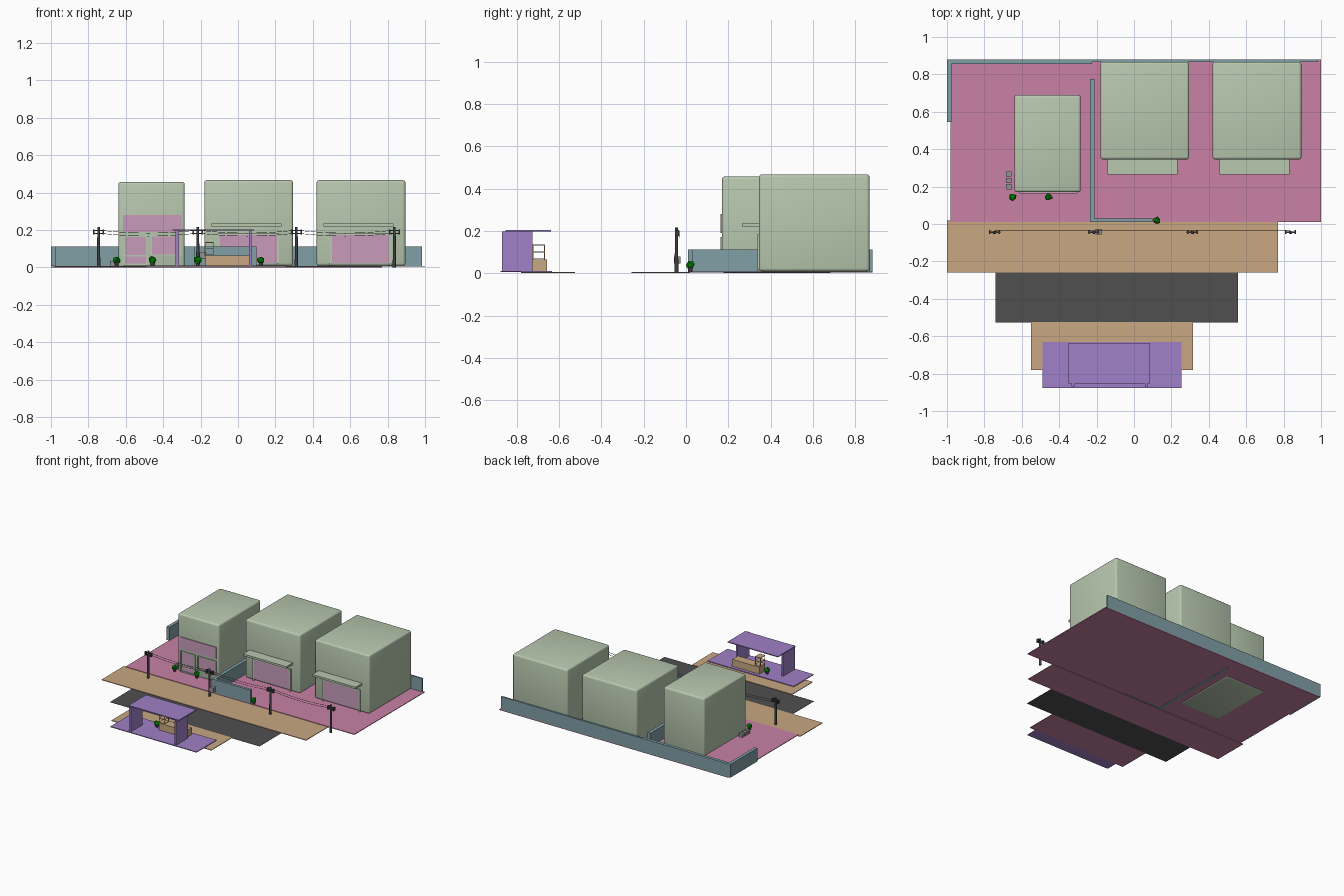
import bpy, bmesh, math, random
from mathutils import Vector

if "Cube" in bpy.data.objects:
    bpy.data.objects.remove(bpy.data.objects["Cube"])

random.seed(4)


def mat(name, *rgb):
    m = bpy.data.materials.new(name)
    m.diffuse_color = (*rgb, 1)
    m.use_nodes = True
    m.node_tree.nodes["Principled BSDF"].inputs["Base Color"].default_value = m.diffuse_color
    return m


PINK = mat("pink", .58, .22, .38)
PANEL = mat("pale_pink", .58, .33, .49)
TAN = mat("tan", .58, .39, .22)
PURPLE = mat("purple", .35, .22, .58)
SAGE = mat("sage", .48, .58, .43)
TEAL = mat("teal", .22, .35, .39)
ASPHALT = mat("asphalt", .08, .08, .08)
DARK = mat("dark_grey", .05, .05, .055)
GREY = mat("grey", .3, .3, .3)
LEAF = mat("leaf", 0, .21, 0)


def finish(name, bm, material, smooth=False):
    me = bpy.data.meshes.new(name)
    bm.to_mesh(me)
    bm.free()
    me.materials.append(material)
    if smooth:
        me.shade_smooth()
    ob = bpy.data.objects.new(name, me)
    bpy.context.collection.objects.link(ob)
    return ob


def add_box(bm, x0, x1, y0, y1, z0, z1):
    geo = bmesh.ops.create_cube(bm, size=1)["verts"]
    for v in geo:
        v.co = Vector(((x0 + x1) / 2 + v.co.x * (x1 - x0),
                       (y0 + y1) / 2 + v.co.y * (y1 - y0),
                       (z0 + z1) / 2 + v.co.z * (z1 - z0)))


def boxes(name, material, *bounds, bevel=0):
    bm = bmesh.new()
    for b in bounds:
        add_box(bm, *b)
    if bevel:
        bmesh.ops.bevel(bm, geom=bm.edges[:], offset=bevel, segments=3,
                        profile=.5, affect='EDGES')
    return finish(name, bm, material, bool(bevel))


def frame(x0, x1, y0, y1, z0, z1, t):
    """Four bars round an upright opening."""
    return [(x0, x0 + t, y0, y1, z0, z1), (x1 - t, x1, y0, y1, z0, z1),
            (x0 + t, x1 - t, y0, y1, z1 - t, z1), (x0 + t, x1 - t, y0, y1, z0, z0 + t)]


# Ground, pavements and road
boxes("lot_ground", PINK, (-.98, 1, .01, .88, .004, .009))
for name, x0, x1, y0, y1 in (("near_pavement", -1, .77, -.258, .018),
                             ("far_pavement", -.55, .315, -.78, -.525)):
    boxes(name + "_base", PINK, (x0, x1, y0, y1, 0, .003))
    boxes(name + "_top", TAN, (x0, x1, y0, y1, .003, .005))
boxes("road", ASPHALT, (-.74, .555, -.527, -.258, 0, .001))

# Boundary walls
boxes("back_left_wall", TEAL, (-1, -.225, .856, .88, .009, .113))
boxes("left_wall", TEAL, (-1, -.975, .545, .856, .009, .113))
boxes("back_right_wall", TEAL, (-.225, .985, .867, .88, .009, .113))
boxes("dividing_wall", TEAL, (-.236, -.21, .01, .775, .003, .113),
      (-.21, .1, .01, .03, .003, .113))

# Corner building: body, sign, door and window
boxes("corner_building", SAGE, (-.64, -.285, .17, .69, 0, .457), bevel=.014)
boxes("corner_sign", PANEL, (-.615, -.303, .163, .171, .19, .28))
boxes("corner_door", PANEL, (-.605, -.493, .166, .171, .02, .165))
boxes("corner_window", PANEL, (-.46, -.31, .166, .171, .07, .165))
boxes("corner_frames", SAGE, *frame(-.615, -.485, .162, .171, .01, .172, .008),
      *frame(-.467, -.303, .162, .171, .063, .172, .007),
      (-.605, -.493, .163, .171, .06, .067))

# Two matching shops
for side, x in (("middle", .0575), ("right", .6575)):
    boxes(side + "_shop", SAGE, (x - .2375, x + .2375, .345, .867, .009, .467), bevel=.014)
    boxes(side + "_awning", SAGE, (x - .2, x + .175, .265, .348, .22, .235))
    boxes(side + "_shutter", PANEL, (x - .155, x + .15, .34, .346, .025, .175))
    boxes(side + "_shutter_frame", SAGE, (x - .168, x + .163, .335, .346, .175, .183),
          (x - .168, x - .155, .337, .346, .01, .175),
          (x + .15, x + .163, .337, .346, .01, .175))

# Crates beside the corner building
boxes("crates", GREY, *[b for i in range(3) for b in
      ((-.685, -.655, .185 + i * .034, .213 + i * .034, .009, .035),)])

# Roadside shelter with counter and shelf
boxes("shelter_floor", PURPLE, (-.49, .255, -.877, -.632, .005, .011))
boxes("shelter_roof", PURPLE, (-.35, .085, -.853, -.637, .197, .204))
boxes("shelter_sides", PURPLE, (-.333, -.318, -.87, -.725, .011, .197),
      (.06, .073, -.87, -.725, .011, .197))
boxes("counter", TAN, (-.175, .06, -.728, -.657, .011, .065))
sx, sy = (-.178, -.13), (-.725, -.667)
boxes("counter_shelf", TAN,
      *[(sx[0], sx[1], sy[0], sy[1], z, z + .004) for z in (.066, .098, .131)],
      *[(x, x + .004, y, y + .004, .065, .131)
        for x in (sx[0], sx[1] - .004) for y in (sy[0], sy[1] - .004)])


# Potted plants
def plant(name, x, y, z=.009):
    bm = bmesh.new()
    bmesh.ops.create_cone(bm, cap_ends=True, segments=12, radius1=.009, radius2=.013, depth=.02)
    bmesh.ops.translate(bm, verts=bm.verts, vec=(x, y, z + .01))
    finish(name + "_pot", bm, DARK)
    bm = bmesh.new()
    bmesh.ops.create_icosphere(bm, subdivisions=2, radius=.019)
    for v in bm.verts:
        v.co *= random.uniform(.8, 1.2)
        v.co += Vector((x, y, z + .03))
    finish(name + "_leaves", bm, LEAF)


for name, x, y in (("left_plant", -.65, .145), ("door_plant", -.457, .145),
                   ("wall_plant", .123, .02), ("shelter_plant", -.215, -.695)):
    plant(name, x, y)

# Utility poles with crossarms and insulators
POLES = [-.745, -.215, .312, .836]
PY = -.045
for i, px in enumerate(POLES):
    bm = bmesh.new()
    bmesh.ops.create_cone(bm, cap_ends=True, segments=12, radius1=.009, radius2=.007, depth=.216)
    bmesh.ops.translate(bm, verts=bm.verts, vec=(px, PY, .108))
    for z in (.182, .198):
        add_box(bm, px - .03, px + .03, PY - .004, PY + .004, z - .003, z + .003)
    for s in (-1, 1):
        add_box(bm, px + s * .025 - .004, px + s * .025 + .004, PY - .008, PY + .012, .176, .204)
    finish(f"utility_pole_{i + 1}", bm, DARK)
boxes("pole_meter_box", GREY, (-.205, -.172, -.057, -.027, .045, .08))

# Sagging wires
for k, z in enumerate((.2, .184)):
    cu = bpy.data.curves.new(f"wire_{k + 1}", 'CURVE')
    cu.dimensions = '3D'
    cu.bevel_depth = .0012
    cu.bevel_resolution = 1
    for a, b in zip(POLES, POLES[1:]):
        sp = cu.splines.new('POLY')
        sp.points.add(12)
        for i, p in enumerate(sp.points):
            t = i / 12
            p.co = (a + (b - a) * t, PY + .012, z - .016 * 4 * t * (1 - t), 1)
    cu.materials.append(DARK)
    bpy.context.collection.objects.link(bpy.data.objects.new(cu.name, cu))
